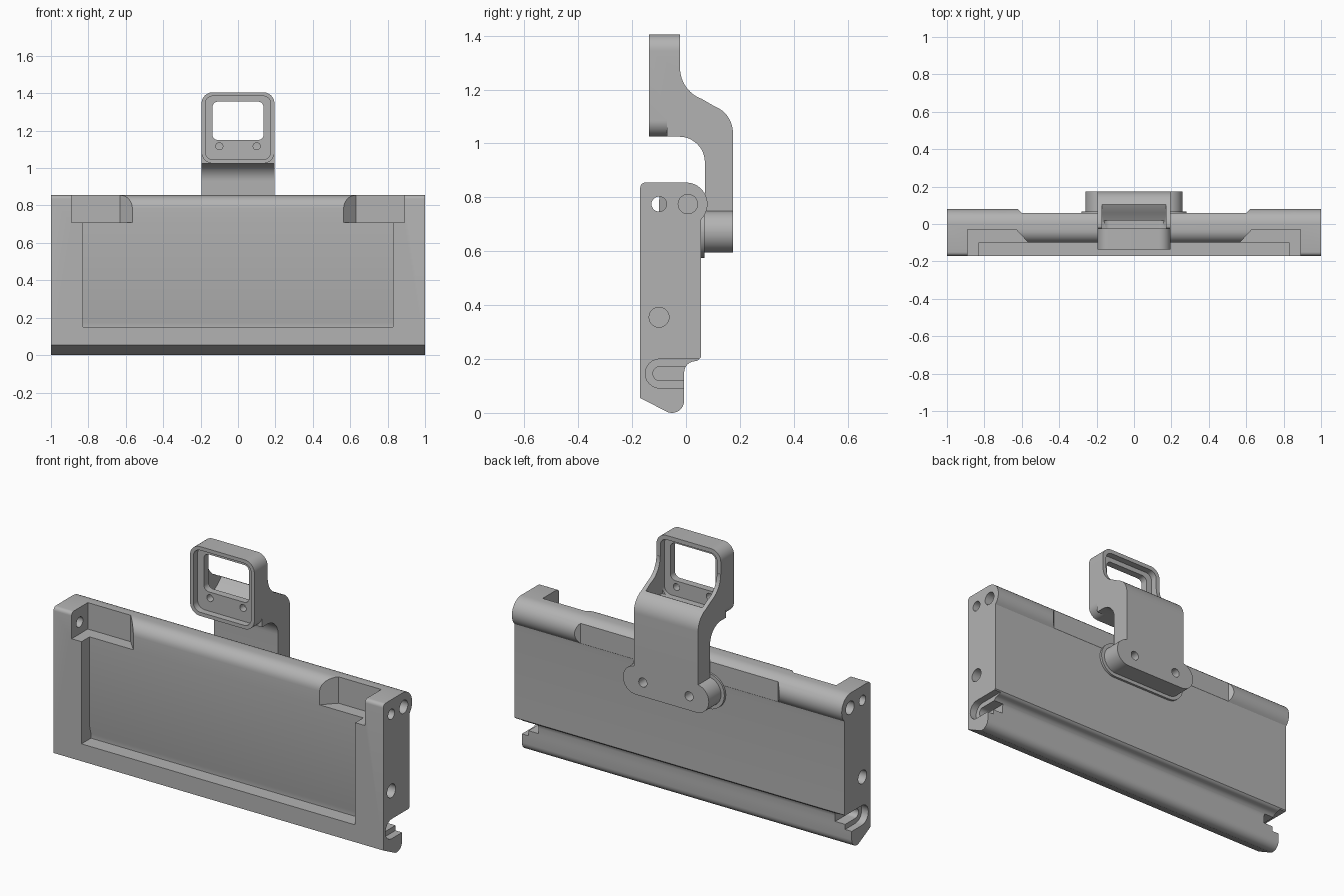
import bpy, bmesh, math
from mathutils import Vector

cube = bpy.data.objects.get("Cube")
if cube:
    bpy.data.objects.remove(cube, do_unlink=True)

grey = bpy.data.materials.new("machined_grey")
grey.use_nodes = True
COLOUR = (0.45, 0.45, 0.45, 1)
grey.diffuse_color = COLOUR
grey.node_tree.nodes["Principled BSDF"].inputs["Base Color"].default_value = COLOUR


def arc(cx, cy, r, start, end, n=12):
    """Points along an arc, angles in degrees."""
    angles = [math.radians(start + (end - start) * i / n) for i in range(n + 1)]
    return [(cx + r * math.cos(a), cy + r * math.sin(a)) for a in angles]


def rounded(x0, x1, z0, z1, r):
    """Rounded rectangle outline."""
    return (arc(x1 - r, z1 - r, r, 0, 90) + arc(x0 + r, z1 - r, r, 90, 180)
            + arc(x0 + r, z0 + r, r, 180, 270) + arc(x1 - r, z0 + r, r, 270, 360))


def circle(cx, cy, r):
    return arc(cx, cy, r, 0, 345, 23)


def prism(name, outline, axis, lo, hi):
    """Extrude an outline along an axis from lo to hi."""
    place = {"x": lambda a, b, t: (t, a, b),
             "y": lambda a, b, t: (a, t, b),
             "z": lambda a, b, t: (a, b, t)}[axis]
    pts = []
    for p in outline:
        if not pts or (Vector(p) - Vector(pts[-1])).length > 1e-5:
            pts.append(p)
    if (Vector(pts[0]) - Vector(pts[-1])).length < 1e-5:
        pts.pop()
    bm = bmesh.new()
    low = [bm.verts.new(place(a, b, lo)) for a, b in pts]
    high = [bm.verts.new(place(a, b, hi)) for a, b in pts]
    bm.faces.new(low)
    bm.faces.new(high)
    for i in range(len(pts)):
        j = (i + 1) % len(pts)
        bm.faces.new((low[i], low[j], high[j], high[i]))
    bmesh.ops.recalc_face_normals(bm, faces=bm.faces)
    mesh = bpy.data.meshes.new(name)
    bm.to_mesh(mesh)
    bm.free()
    mesh.materials.append(grey)
    obj = bpy.data.objects.new(name, mesh)
    bpy.context.collection.objects.link(obj)
    return obj


def activate(obj):
    bpy.ops.object.select_all(action="DESELECT")
    obj.select_set(True)
    bpy.context.view_layer.objects.active = obj


def combine(target, tool, operation="DIFFERENCE"):
    """Apply a boolean and discard the tool."""
    activate(target)
    mod = target.modifiers.new("shape", "BOOLEAN")
    mod.operation = operation
    mod.solver = "EXACT"
    mod.object = tool
    bpy.ops.object.modifier_apply(modifier=mod.name)
    bpy.data.objects.remove(tool, do_unlink=True)


# Long body, with the hinge barrel at its upper back edge
body_outline = (
    [(-0.17, 0.055)] + arc(-0.15, 0.835, 0.02, 180, 90, 5)
    + arc(0, 0.775, 0.08, 90, -45)
    + [(0.055, 0.7), (0.055, 0.205)]
    + [(0.045, 0.195)] + arc(0.035, 0.15, 0.042, 90, 180, 6)
    + arc(-0.052, 0.045, 0.045, 0, -110, 8))
body = prism("body", body_outline, "x", -1, 1)

# Front recess, open at the top with a rounded upper edge
recess = ([(-0.3, 0.15), (-0.088, 0.15), (-0.088, 0.175), (-0.1, 0.22)]
          + arc(-0.03, 0.785, 0.07, 180, 90, 8) + [(-0.03, 1), (-0.3, 1)])
combine(body, prism("recess_cutter", recess, "x", -0.83, 0.83))

# Flat on the middle of the barrel
flat = [(-0.63, 0.09), (-0.6, 0.058), (0.6, 0.058), (0.63, 0.09)]
combine(body, prism("barrel_cutter", flat, "z", 0.69, 0.9))

for side in (-1, 1):
    # Upper corner notch with a slanted inner end
    notch = [(0.89, -0.3), (0.89, -0.03), (0.63, -0.03), (0.56, -0.105), (0.56, -0.3)]
    combine(body, prism("notch_cutter", [(side * x, y) for x, y in notch], "z", 0.71, 1))
    # Pin holes in the end faces
    for y, z, r, inner in ((-0.1, 0.775, 0.028, 0.85),
                           (0.007, 0.775, 0.036, 0.9),
                           (-0.1, 0.355, 0.037, 0.9)):
        combine(body, prism("pin_cutter", circle(y, z, r), "x", side * inner, side * 1.1))
    # Stepped slot open to the back
    for r, inner in ((0.054, 0.96), (0.026, 0.9)):
        slot = arc(-0.097, 0.146, r, 90, 270) + [(0.1, 0.146 - r), (0.1, 0.146 + r)]
        combine(body, prism("slot_cutter", slot, "x", side * inner, side * 1.1))

# Swept arm carrying the sight frame
arm_outline = (
    [(-0.07, 1.3)] + arc(0.1, 1.28, 0.122, 180, 250)
    + arc(0.07, 1.04, 0.104, 70, 0) + [(0.174, 0.62), (0.07, 0.62)]
    + arc(-0.025, 0.93, 0.095, 0, 90) + [(-0.07, 1.025)])
arm = prism("bracket", arm_outline, "x", -0.195, 0.195)
combine(arm, prism("frame", rounded(-0.195, 0.195, 1.025, 1.405, 0.06),
                   "y", -0.137, -0.023), "UNION")

# Mounting foot with two screw holes
combine(arm, prism("foot", rounded(-0.26, 0.26, 0.595, 0.75, 0.077),
                   "y", 0.066, 0.174), "UNION")
for x in (-0.14, 0.14):
    combine(arm, prism("screw_cutter", circle(x, 0.672, 0.025), "y", 0.1, 0.3))

# Front pocket, window, back pocket and small holes of the frame
combine(arm, prism("front_pocket", rounded(-0.175, 0.175, 1.045, 1.385, 0.042),
                   "y", -0.3, -0.1))
combine(arm, prism("back_pocket", rounded(-0.172, 0.172, 1.066, 1.382, 0.04),
                   "y", -0.06, 0.02))
combine(arm, prism("window_cutter", rounded(-0.137, 0.137, 1.15, 1.355, 0.03),
                   "y", -0.3, 0.3))
for x in (-0.1, 0.1):
    combine(arm, prism("hole_cutter", circle(x, 1.117, 0.019), "y", -0.2, -0.03))
scoop = [(-0.04, 1.07), (0.01, 1.075), (0.06, 1.102), (0.1, 1.138),
         (0.2, 1.16), (0.2, 1.33), (-0.04, 1.33)]
combine(arm, prism("scoop_cutter", scoop, "x", -0.172, 0.172))

# Thin pad between the foot and the body
pad = prism("foot_pad", rounded(-0.28, 0.28, 0.575, 0.77, 0.097), "y", 0.05, 0.068)

for obj in (body, arm, pad):
    activate(obj)
    bpy.ops.object.shade_smooth_by_angle(angle=math.radians(30))
